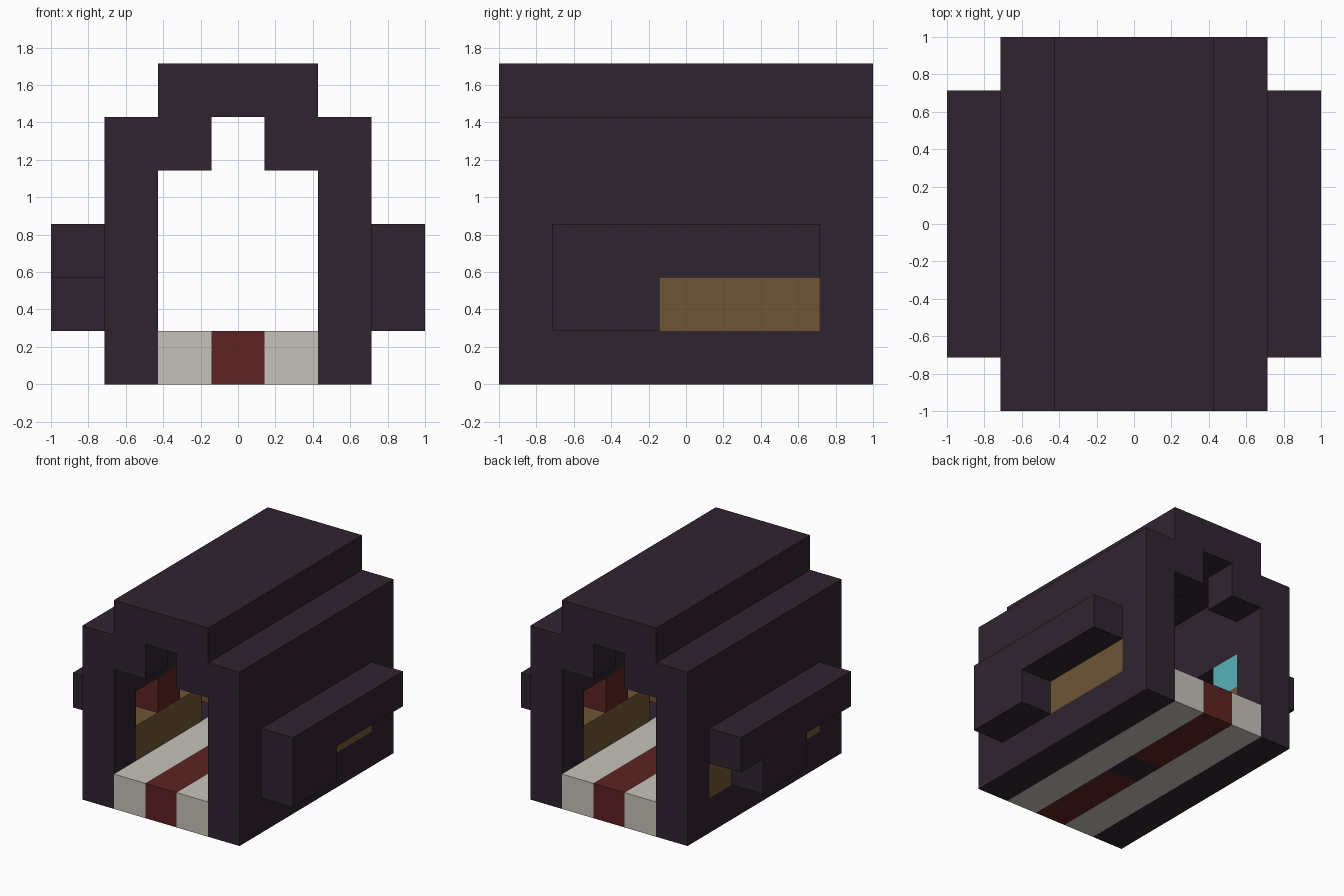
import bpy
import bmesh
from mathutils import Vector

if "Cube" in bpy.data.objects:
    bpy.data.objects.remove(bpy.data.objects["Cube"], do_unlink=True)

N = 7               # cells along the longest side
U = 2 / N           # cell size


def make_material(name, rgb):
    lin = [((c / 255 + 0.055) / 1.055) ** 2.4 for c in rgb] + [1.0]
    mat = bpy.data.materials.new(name)
    mat.use_nodes = True
    mat.diffuse_color = lin
    mat.node_tree.nodes["Principled BSDF"].inputs["Base Color"].default_value = lin
    return mat


hull = make_material("dark plum", (48, 36, 48))
pale = make_material("pale grey", (198, 194, 187))
red = make_material("deep red", (94, 35, 35))
wood = make_material("brown", (111, 86, 54))
teal = make_material("teal", (88, 178, 187))

owner = {}          # cell -> part name
parts = {}          # part name -> material


def fill(name, mat, xs, ys, zs):
    """Claim an inclusive block of cells for a part."""
    parts[name] = mat
    for x in range(xs[0], xs[1] + 1):
        for y in range(ys[0], ys[1] + 1):
            for z in range(zs[0], zs[1] + 1):
                owner[x, y, z] = name


def clear(xs, ys, zs):
    for x in range(xs[0], xs[1] + 1):
        for y in range(ys[0], ys[1] + 1):
            for z in range(zs[0], zs[1] + 1):
                owner.pop((x, y, z), None)


# Floor with a central runner and a dark middle tile
fill("floor", pale, (2, 4), (0, 6), (0, 0))
fill("floor_runner", red, (3, 3), (0, 6), (0, 0))
fill("floor_tile", hull, (3, 3), (3, 3), (0, 0))

# Side walls and roof
for x in (1, 5):
    fill("side_walls", hull, (x, x), (0, 6), (0, 4))
fill("roof", hull, (2, 4), (0, 6), (5, 5))

# Stepped doorway corners at both ends
for y in (0, 6):
    for x in (2, 4):
        fill("doorway_arches", hull, (x, x), (y, y), (4, 4))

# Side bulges
for side in ("right", "left"):
    x = 0 if side == "right" else 6
    fill(side + "_bulge", hull, (x, x), (1, 5), (2, 2))
fill("right_bulge", hull, (0, 0), (3, 4), (1, 1))
fill("left_bulge", hull, (6, 6), (1, 2), (1, 1))

# Alcoves with benches, cushions and screens, turned half round per side
for side, x in (("right", 1), ("left", 5)):
    def along(a, b):
        return (a, b) if side == "right" else (6 - b, 6 - a)
    clear((x, x), (1, 5), (1, 2))
    fill(side + "_bench", wood, (x, x), along(1, 3), (1, 1))
    fill(side + "_cushion", red, (x, x), along(2, 2), (2, 2))
    fill(side + "_desk", wood, (x, x), along(5, 5), (1, 1))
    fill(side + "_screen", teal, (x, x), along(5, 5), (2, 2))


def build(name, mat):
    """Mesh the exposed sides of a part and merge flat areas."""
    bm = bmesh.new()
    for cell in [c for c, o in owner.items() if o == name]:
        centre = (Vector(cell) + Vector((0.5, 0.5, 0.5))) * U - Vector((1, 1, 0))
        for axis in range(3):
            for sign in (-1, 1):
                n = Vector((0, 0, 0))
                n[axis] = sign
                if tuple(int(c + d) for c, d in zip(cell, n)) in owner:
                    continue
                a = Vector((0, 0, 0))
                a[(axis + 1) % 3] = 1
                b = n.cross(a)
                ring = (a + b, b - a, -a - b, a - b)
                bm.faces.new([bm.verts.new(centre + (n + r) * U / 2) for r in ring])
    bmesh.ops.remove_doubles(bm, verts=bm.verts, dist=U / 100)
    bmesh.ops.dissolve_limit(bm, angle_limit=0.01, verts=bm.verts, edges=bm.edges)
    mesh = bpy.data.meshes.new(name)
    bm.to_mesh(mesh)
    bm.free()
    mesh.materials.append(mat)
    bpy.context.scene.collection.objects.link(bpy.data.objects.new(name, mesh))


for part, material in parts.items():
    build(part, material)
